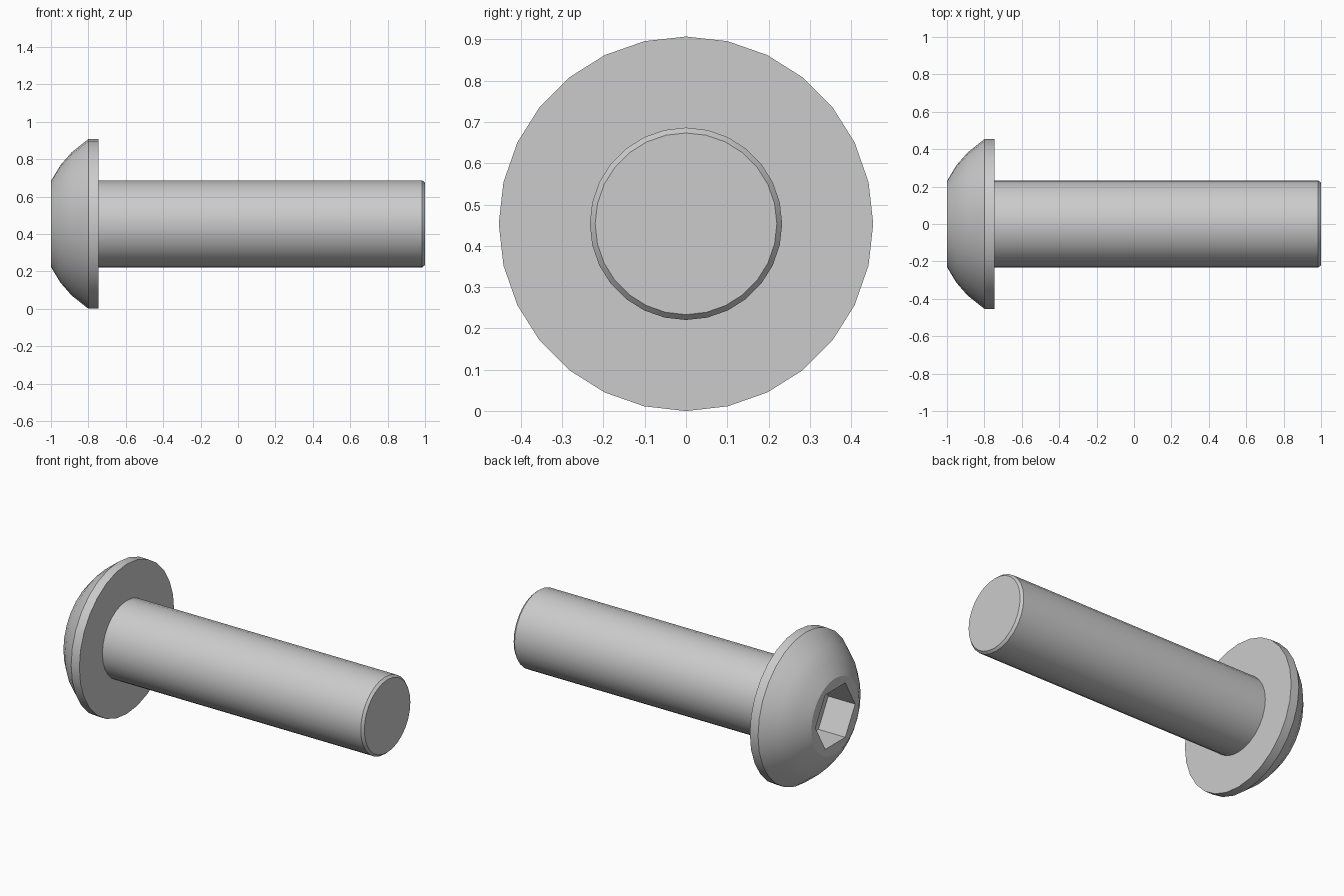
import bpy, bmesh
from math import sin, cos, pi, sqrt

if "Cube" in bpy.data.objects:
    bpy.data.objects.remove(bpy.data.objects["Cube"])

AXIS_Z = 0.4535   # height of the screw axis
SIDES = 28


def lathe(name, profile, sides, start=0.0):
    """Closed solid turned about the x axis from (x, radius) pairs."""
    bm = bmesh.new()
    rings = []
    for x, r in profile:
        angles = [start + 2 * pi * i / sides for i in range(sides)]
        rings.append([bm.verts.new((x, r * sin(a), r * cos(a))) for a in angles])
    for a, b in zip(rings, rings[1:]):
        for i in range(sides):
            j = (i + 1) % sides
            bm.faces.new((a[i], a[j], b[j], b[i]))
    bm.faces.new(rings[0])
    bm.faces.new(rings[-1])
    bmesh.ops.recalc_face_normals(bm, faces=bm.faces)
    mesh = bpy.data.meshes.new(name)
    bm.to_mesh(mesh)
    bm.free()
    obj = bpy.data.objects.new(name, mesh)
    obj.location.z = AXIS_Z
    bpy.context.collection.objects.link(obj)
    return obj


# Domed head: a spherical arc from the flat top down to the rim
centre, radius = -0.52, 0.532
dome = [(x, sqrt(radius ** 2 - (x - centre) ** 2))
        for x in (-1.0, -0.95, -0.89, -0.8)]
rim = [(-0.8, 0.4535), (-0.745, 0.4535)]
# Plain shank with a small chamfer at the tip
shank = [(-0.745, 0.233), (0.985, 0.233), (1.0, 0.22)]
screw = lathe("button_head_screw", dome[:-1] + rim + shank, SIDES)

# Hexagonal socket cut into the head, corners on the y axis
cutter = lathe("socket_cutter", [(-1.1, 0.19), (-0.82, 0.19)], 6, pi / 6)
cutter.hide_render = True
cut = screw.modifiers.new("hex_socket", 'BOOLEAN')
cut.operation = 'DIFFERENCE'
cut.solver = 'EXACT'
cut.object = cutter

bpy.ops.object.select_all(action='DESELECT')
bpy.context.view_layer.objects.active = screw
screw.select_set(True)
bpy.ops.object.modifier_apply(modifier=cut.name)
bpy.data.objects.remove(cutter)
bpy.ops.object.shade_smooth_by_angle(angle=pi / 6)
